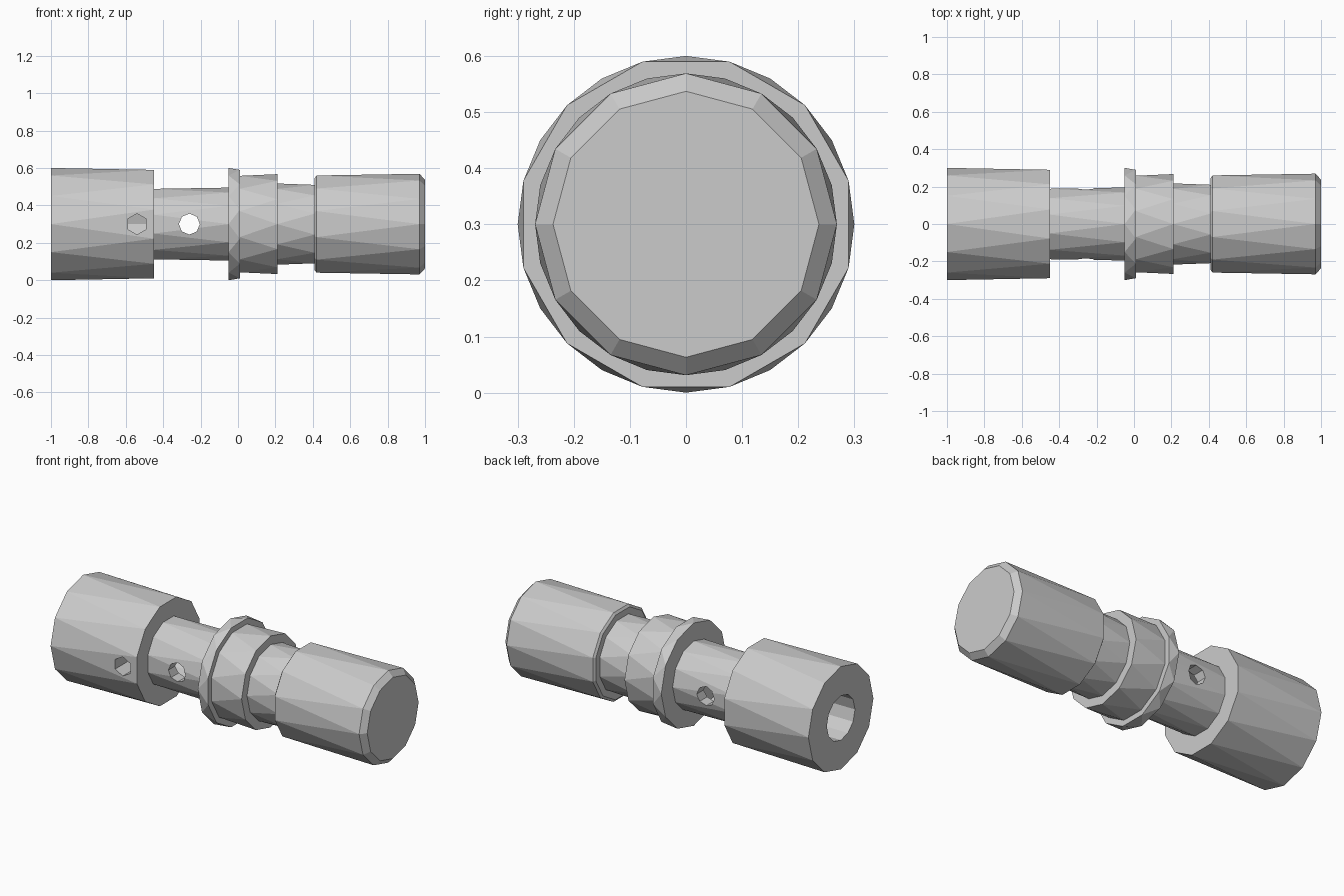
import bpy, bmesh
from math import sin, cos, pi, radians
from mathutils import Matrix

if "Cube" in bpy.data.objects:
    bpy.data.objects.remove(bpy.data.objects["Cube"])

N = 12      # sides around the axis
CZ = 0.30   # height of the axis


def lathe(name, rings):
    """Revolve (x, radius, phase) rings about x; half-step phases give triangle facets."""
    bm = bmesh.new()
    loops = []
    for x, r, p in rings:
        angs = [2 * pi * (j + p) / N for j in range(N)]
        loops.append([bm.verts.new((x, r * sin(a), CZ + r * cos(a))) for a in angs])
    for i in range(len(rings) - 1):
        a, b = loops[i], loops[i + 1]
        pa, pb = rings[i][2], rings[i + 1][2]
        for j in range(N):
            k = (j + 1) % N
            if pa == pb:
                bm.faces.new((a[j], a[k], b[k], b[j]))
            elif pa < pb:
                bm.faces.new((a[j], a[k], b[j]))
                bm.faces.new((a[k], b[k], b[j]))
            else:
                bm.faces.new((a[j], b[k], b[j]))
                bm.faces.new((a[j], a[k], b[k]))
    bm.faces.new(loops[0])
    bm.faces.new(loops[-1])
    bmesh.ops.recalc_face_normals(bm, faces=bm.faces)
    return finish(name, bm)


def finish(name, bm):
    me = bpy.data.meshes.new(name)
    bm.to_mesh(me)
    bm.free()
    ob = bpy.data.objects.new(name, me)
    bpy.context.collection.objects.link(ob)
    return ob


def drill(target, name, x, y0, y1, r, sides):
    """Cut a round hole along y through the target."""
    bm = bmesh.new()
    m = Matrix.Translation((x, (y0 + y1) / 2, CZ)) @ Matrix.Rotation(radians(90), 4, 'X')
    bmesh.ops.create_cone(bm, cap_ends=True, segments=sides, radius1=r, radius2=r,
                          depth=y1 - y0, matrix=m)
    cutter = finish(name, bm)
    cutter.hide_render = True
    cutter.display_type = 'WIRE'
    mod = target.modifiers.new(name, 'BOOLEAN')
    mod.operation = 'DIFFERENCE'
    mod.solver = 'EXACT'
    mod.object = cutter


# Stepped body, from the bottom of the bore out and along to the capped end
body = lathe("valve_body", [
    (-0.15, 0.13, 0), (-1.00, 0.13, 0),              # blind bore
    (-1.00, 0.30, 0), (-0.45, 0.30, 0.5),            # large sleeve
    (-0.45, 0.195, 0.5), (-0.05, 0.195, 0),          # neck
    (-0.05, 0.30, 0), (0.01, 0.30, 0.5),             # flange
    (0.01, 0.267, 0.5), (0.21, 0.267, 0),            # collar
    (0.21, 0.217, 0), (0.41, 0.217, 0.5),            # waist
    (0.41, 0.255, 0.5), (0.42, 0.269, 0.5),          # cap rim
    (0.97, 0.269, 0), (1.00, 0.237, 0),              # cap and chamfer
])

# Cross holes: one into the bore from the front, one right through the neck
drill(body, "sleeve_port_cutter", -0.54, -0.4, 0.0, 0.056, 6)
drill(body, "neck_port_cutter", -0.26, -0.4, 0.4, 0.056, 8)
